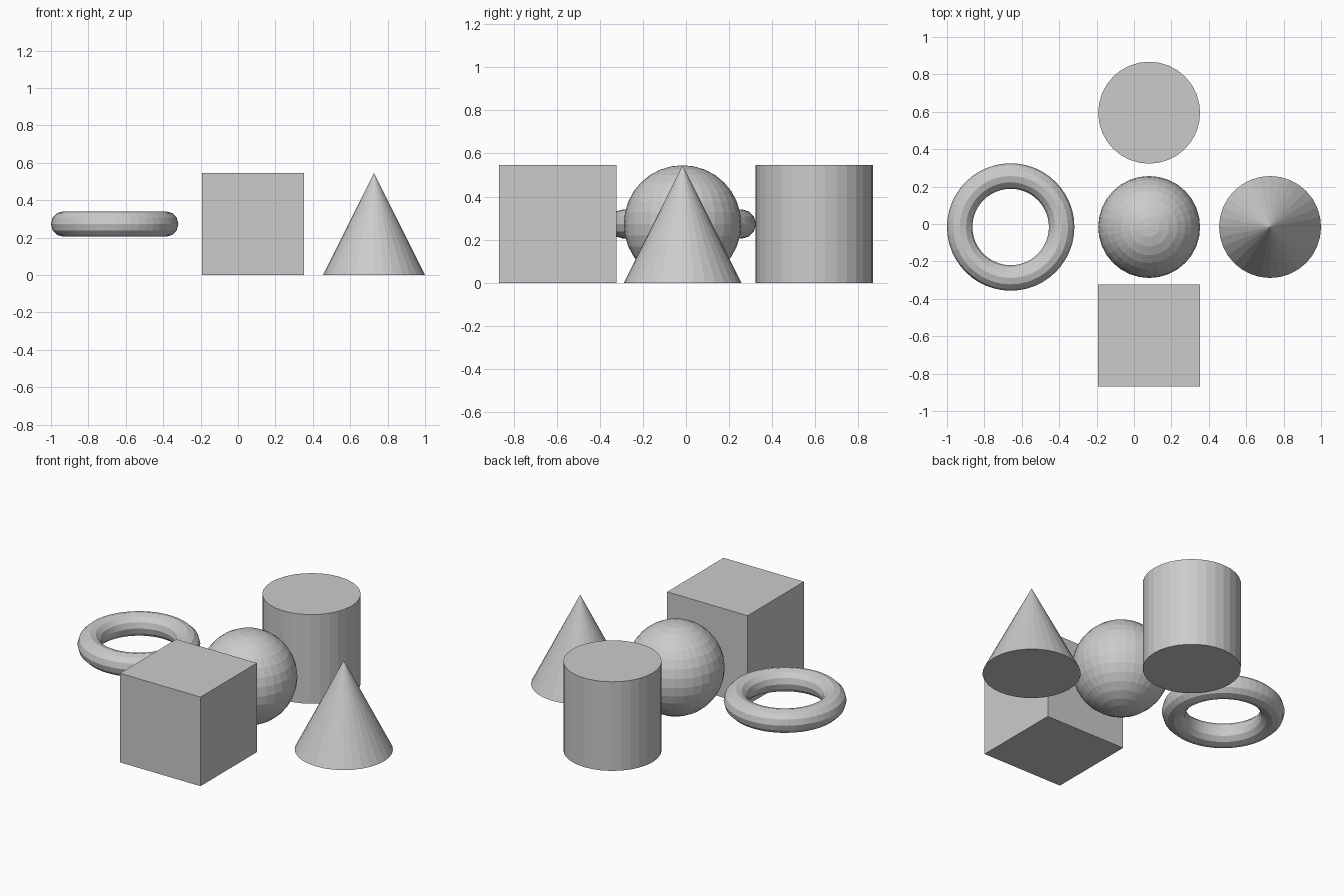
import bpy

if "Cube" in bpy.data.objects:
    bpy.data.objects.remove(bpy.data.objects["Cube"])

R = 0.2725        # shared radius / half-height
MID_X = 0.081     # column of cube, sphere and cylinder
MID_Y = -0.016    # row of torus, sphere and cone


def name(label):
    bpy.context.object.name = label


# Front: cube
bpy.ops.mesh.primitive_cube_add(size=2 * R, location=(MID_X, -0.595, R))
name("cube")

# Back: cylinder
bpy.ops.mesh.primitive_cylinder_add(vertices=32, radius=R, depth=2 * R,
                                    location=(MID_X, 0.595, R))
name("cylinder")

# Centre: faceted sphere
bpy.ops.mesh.primitive_uv_sphere_add(segments=32, ring_count=16, radius=R,
                                     location=(MID_X, MID_Y, R))
name("sphere")

# Right: cone
bpy.ops.mesh.primitive_cone_add(vertices=32, radius1=R, radius2=0, depth=2 * R,
                                location=(1 - R, MID_Y, R))
name("cone")

# Left: floating ring
bpy.ops.mesh.primitive_torus_add(major_segments=48, minor_segments=12,
                                 major_radius=R, minor_radius=R / 4,
                                 location=(-1 + 1.25 * R, MID_Y, R))
name("ring")
